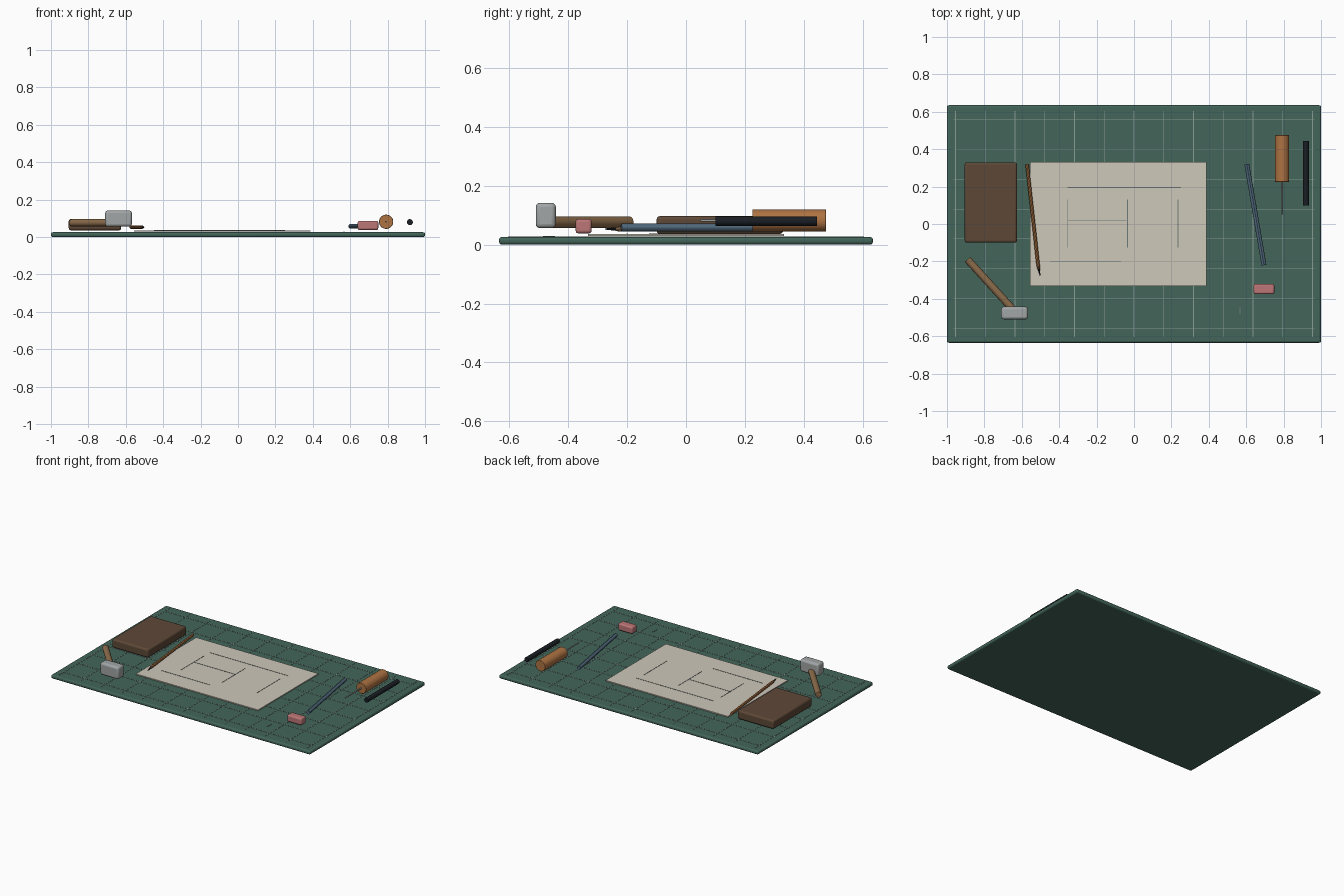
import bpy
from mathutils import Vector


def mat(name, r, g, b):
    m = bpy.data.materials.new(name)
    m.diffuse_color = (r, g, b, 1)
    return m


GREEN = mat("green", 0.055, 0.13, 0.1)
LINE = mat("pale_line", 0.25, 0.34, 0.3)
PAPER = mat("paper", 0.62, 0.58, 0.49)
INK = mat("ink", 0.16, 0.19, 0.19)
LEATHER = mat("leather", 0.11, 0.065, 0.038)
WOOD = mat("wood", 0.26, 0.15, 0.07)
ORANGE = mat("orange_wood", 0.42, 0.17, 0.055)
BLUE = mat("blue", 0.08, 0.14, 0.2)
BLACK = mat("black", 0.01, 0.013, 0.017)
STEEL = mat("steel", 0.36, 0.38, 0.38)
PINK = mat("pink", 0.5, 0.18, 0.18)


def finish(o, name, m, bevel, segments=3):
    o.name = name
    o.data.materials.append(m)
    if bevel:
        b = o.modifiers.new("bevel", 'BEVEL')
        b.width = bevel
        b.segments = segments
        b.limit_method = 'ANGLE'
    bpy.ops.object.shade_smooth_by_angle()
    return o


def box(name, x0, x1, y0, y1, z0, z1, m, bevel=0):
    bpy.ops.mesh.primitive_cube_add(size=1, location=((x0 + x1) / 2, (y0 + y1) / 2, (z0 + z1) / 2))
    o = bpy.context.object
    o.scale = (x1 - x0, y1 - y0, z1 - z0)
    bpy.ops.object.transform_apply(location=False, rotation=False, scale=True)
    return finish(o, name, m, bevel)


def rod(name, a, b, r0, r1, m, sides=24, bevel=0):
    a, b = Vector(a), Vector(b)
    d = b - a
    bpy.ops.mesh.primitive_cone_add(vertices=sides, radius1=r0, radius2=r1, depth=d.length,
                                    location=(a + b) / 2,
                                    rotation=d.to_track_quat('Z', 'Y').to_euler())
    return finish(bpy.context.object, name, m, bevel)


# cutting mat with its printed grid
box("cutting_mat", -1, 1, -0.635, 0.635, 0, 0.026, GREEN, 0.01)
STEP, W = 0.159, 0.0017
for i in range(-6, 7):
    box("mat_line_long", i * STEP - W, i * STEP + W, -0.605, 0.605, 0.025, 0.0275, LINE)
for i in range(8):
    y = (i - 3.5) * STEP
    box("mat_line_cross", -0.965, 0.965, y - W, y + W, 0.025, 0.0275, LINE)
box("mat_tick", 0.565, 0.569, -0.485, -0.445, 0.025, 0.029, INK)

# pattern sheet and drawn lines
box("paper_sheet", -0.555, 0.387, -0.332, 0.332, 0.029, 0.036, PAPER)
for x0, x1, y in ((-0.355, 0.25, 0.195), (-0.45, -0.07, -0.2), (-0.355, -0.04, 0.02)):
    box("drawn_line", x0, x1, y - W, y + W, 0.035, 0.0375, INK)
for x in (-0.355, -0.035, 0.235):
    box("drawn_upright", x - W, x + W, -0.125, 0.13, 0.035, 0.0375, INK)

# block at the left
box("leather_block", -0.905, -0.625, -0.1, 0.33, 0.036, 0.097, LEATHER, 0.012)

# mallet
rod("hammer_handle", (-0.89, -0.19, 0.076), (-0.64, -0.465, 0.076), 0.02, 0.02, WOOD, 24, 0.004)
box("hammer_head", -0.71, -0.567, -0.51, -0.442, 0.056, 0.142, STEEL, 0.014)

# pencil: shaft, sharpened cone and lead
rod("pencil_shaft", (-0.572, 0.32, 0.053), (-0.512, -0.225, 0.053), 0.009, 0.009, ORANGE, 8)
rod("pencil_cone", (-0.512, -0.225, 0.053), (-0.51, -0.24, 0.053), 0.009, 0.006, WOOD, 8)
rod("pencil_lead", (-0.51, -0.238, 0.053), (-0.502, -0.275, 0.053), 0.006, 0.002, BLACK, 8)

# blue marker
rod("marking_pen", (0.603, 0.32, 0.058), (0.695, -0.22, 0.058), 0.013, 0.013, BLUE, 12)

# awl
rod("awl_handle", (0.792, 0.475, 0.082), (0.792, 0.225, 0.082), 0.038, 0.038, ORANGE, 32, 0.003)
rod("awl_shaft", (0.792, 0.23, 0.082), (0.792, 0.05, 0.082), 0.005, 0.004, STEEL, 12)

# black punch rod
rod("punch_rod", (0.919, 0.445, 0.08), (0.919, 0.1, 0.08), 0.016, 0.016, BLACK, 20)

# eraser
box("eraser", 0.64, 0.75, -0.375, -0.32, 0.038, 0.087, PINK, 0.01)
